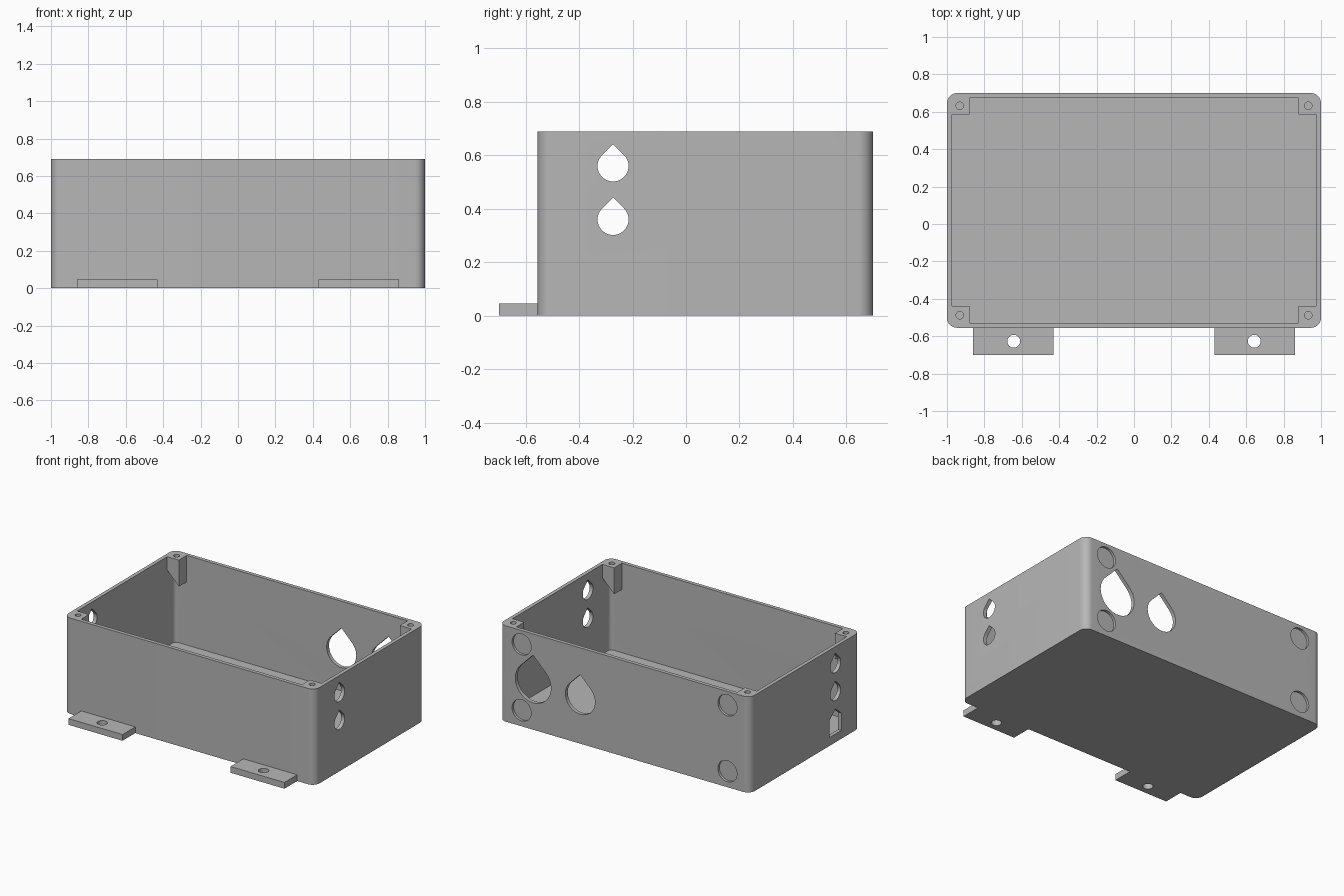
import bpy, bmesh
from math import cos, sin, pi, radians
from mathutils import Vector

if "Cube" in bpy.data.objects:
    bpy.data.objects.remove(bpy.data.objects["Cube"], do_unlink=True)

grey = bpy.data.materials.new("plain grey")
grey.use_nodes = True
grey.diffuse_color = (0.47, 0.47, 0.47, 1)
grey.node_tree.nodes["Principled BSDF"].inputs["Base Color"].default_value = grey.diffuse_color

# Overall dimensions
FRONT, BACK, HEIGHT = -0.555, 0.70, 0.69
WALL, FLOOR, RADIUS = 0.027, 0.045, 0.055
MID = (FRONT + BACK) / 2

# Profile plane to world space, by extrusion axis
PLACE = {
    "x": lambda a, b, d: Vector((d, a, b)),
    "y": lambda a, b, d: Vector((a, d, b)),
    "z": lambda a, b, d: Vector((a, b, d)),
}


def prism(name, profile, axis, start, end):
    """Extrude a closed 2D profile along an axis."""
    bm = bmesh.new()
    base = bm.faces.new([bm.verts.new(PLACE[axis](a, b, start)) for a, b in profile])
    res = bmesh.ops.extrude_face_region(bm, geom=[base])
    verts = [g for g in res["geom"] if isinstance(g, bmesh.types.BMVert)]
    bmesh.ops.translate(bm, verts=verts, vec=PLACE[axis](0, 0, end - start))
    bmesh.ops.recalc_face_normals(bm, faces=bm.faces)
    mesh = bpy.data.meshes.new(name)
    bm.to_mesh(mesh)
    bm.free()
    mesh.materials.append(grey)
    obj = bpy.data.objects.new(name, mesh)
    bpy.context.collection.objects.link(obj)
    return obj


def arc(cx, cy, r, a0, a1, n):
    steps = [radians(a0 + (a1 - a0) * i / n) for i in range(n + 1)]
    return [(cx + r * cos(t), cy + r * sin(t)) for t in steps]


def circle(cx, cy, r, n=40):
    return arc(cx, cy, r, 0, 360, n)[:-1]


def teardrop(cx, cy, r):
    return arc(cx, cy, r, 135, 405, 36) + [(cx, cy + r * 2 ** 0.5)]


def rectangle(x0, x1, y0, y1):
    return [(x0, y0), (x1, y0), (x1, y1), (x0, y1)]


def rounded(inset, r):
    """Rounded outline of the box, moved inwards."""
    x, y = 1 - inset - r, (BACK - FRONT) / 2 - inset - r
    points = []
    for i, (sx, sy) in enumerate([(1, 1), (-1, 1), (-1, -1), (1, -1)]):
        points += arc(sx * x, MID + sy * y, r, 90 * i, 90 * i + 90, 10)
    return points


def combine(target, tool, operation="DIFFERENCE"):
    mod = target.modifiers.new(operation.lower(), "BOOLEAN")
    mod.operation, mod.solver, mod.object = operation, "EXACT", tool
    bpy.context.view_layer.objects.active = target
    bpy.ops.object.modifier_apply(modifier=mod.name)
    bpy.data.objects.remove(tool, do_unlink=True)


# Open box with rounded corners
box = prism("box_shell", rounded(0, RADIUS), "z", 0, HEIGHT)
combine(box, prism("cavity", rounded(WALL, RADIUS - WALL), "z", FLOOR, HEIGHT + 0.1))

# Corner screw posts with slanted undersides and blind screw holes
for sx in (-1, 1):
    for sy in (-1, 1):
        inner, wall = sx * 0.88, sx * 0.978
        near, far = [MID + sy * d for d in (0.512, 0.608)]
        side = [(inner, HEIGHT), (wall, HEIGHT), (wall, 0.598), (inner, 0.50)]
        combine(box, prism("post", side, "y", near, far), "UNION")
        hole = circle(sx * 0.932, MID + sy * 0.56, 0.02, 24)
        combine(box, prism("screw", hole, "z", 0.61, HEIGHT + 0.1))

# Cable openings through both side walls
for z in (0.36, 0.56):
    combine(box, prism("side_hole", teardrop(-0.273, z, 0.058), "x", -1.1, 1.1))

# Low peaked opening in the right-hand wall
port = [(-0.34, 0.06), (-0.205, 0.06), (-0.205, 0.185), (-0.273, 0.24), (-0.34, 0.185)]
combine(box, prism("port", port, "x", -1.1, -0.9))

# Large openings in the back wall
for x, z, r in ((0.728, 0.336, 0.142), (0.353, 0.33, 0.118)):
    combine(box, prism("back_hole", teardrop(x, z, r), "y", 0.6, 0.8))

# Shallow round recesses on the back
for x in (-0.82, 0.82):
    for z in (0.115, 0.59):
        combine(box, prism("recess", circle(x, z, 0.076), "y", BACK - 0.018, 0.8))

# Mounting tabs with screw holes
parts = [box]
for side, sx in (("left", 1), ("right", -1)):
    tab = prism("mounting_tab_" + side, rectangle(sx * 0.43, sx * 0.86, -0.70, FRONT), "z", 0, FLOOR)
    combine(tab, prism("tab_hole", circle(sx * 0.643, -0.627, 0.034), "z", -0.1, 0.1))
    parts.append(tab)

# Smooth the rounded corners, keep the edges crisp
bpy.ops.object.select_all(action="DESELECT")
for obj in parts:
    obj.select_set(True)
bpy.context.view_layer.objects.active = box
bpy.ops.object.shade_smooth_by_angle(angle=radians(30))
